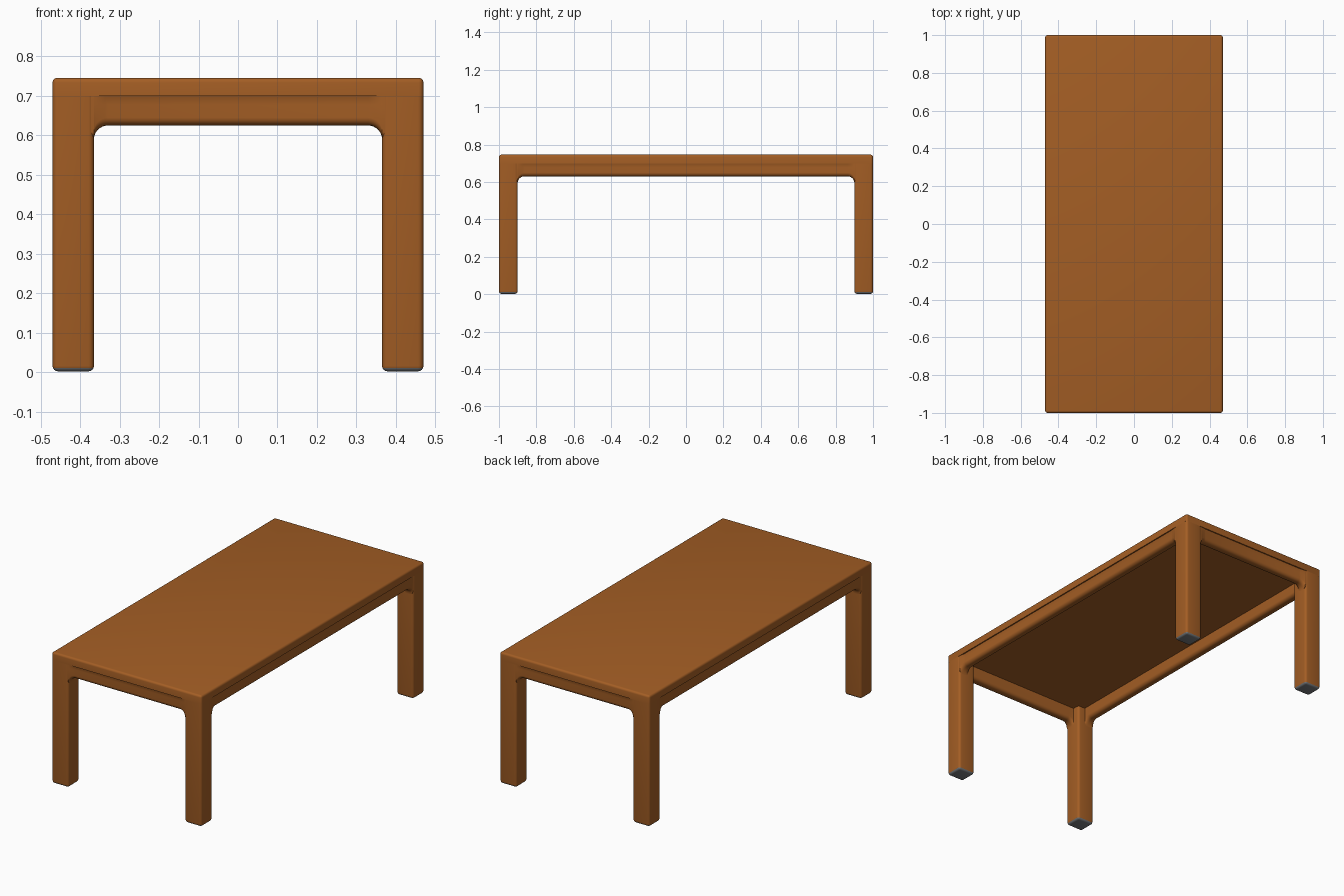
import bpy, bmesh, math

if "Cube" in bpy.data.objects:
    bpy.data.objects.remove(bpy.data.objects["Cube"])

HX, HY, TOP, SLAB = 0.47, 1.0, 0.746, 0.70
LEG_X, LEG_Y = 0.105, 0.10


def material(name, colour):
    m = bpy.data.materials.new(name)
    m.diffuse_color = (*colour, 1)
    m.use_nodes = True
    m.node_tree.nodes["Principled BSDF"].inputs["Base Color"].default_value = m.diffuse_color
    return m


wood = material("warm brown wood", (0.37, 0.112, 0.018))
pad = material("grey foot pad", (0.18, 0.19, 0.20))


def finish(name, bm, mats):
    bmesh.ops.recalc_face_normals(bm, faces=bm.faces)
    me = bpy.data.meshes.new(name)
    bm.to_mesh(me)
    bm.free()
    for m in mats:
        me.materials.append(m)
    ob = bpy.data.objects.new(name, me)
    bpy.context.collection.objects.link(ob)
    me.shade_smooth()
    me.set_sharp_from_angle(angle=math.radians(40))
    return ob


def box(lo, hi, radius, keep_z):
    """Rounded box whose horizontal edges at height keep_z stay square."""
    bm = bmesh.new()
    bmesh.ops.create_cube(bm, size=1)
    for v in bm.verts:
        v.co = [lo[i] if v.co[i] < 0 else hi[i] for i in range(3)]
    edges = [e for e in bm.edges
             if not all(abs(v.co.z - keep_z) < 1e-5 for v in e.verts)]
    bmesh.ops.bevel(bm, geom=edges, offset=radius, segments=4,
                    profile=0.5, affect='EDGES')
    return bm


# Table top
finish("table_top", box((-HX, -HY, SLAB), (HX, HY, TOP), 0.012, SLAB), [wood])

# Four legs with grey pads on their undersides
for sx, nx in ((-1, "left"), (1, "right")):
    for sy, ny in ((-1, "front"), (1, "back")):
        xs = sorted((sx * HX, sx * (HX - LEG_X)))
        ys = sorted((sy * HY, sy * (HY - LEG_Y)))
        bm = box((xs[0], ys[0], 0.002), (xs[1], ys[1], SLAB), 0.014, SLAB)
        for f in bm.faces:
            f.material_index = 1 if f.calc_center_median().z < 0.010 else 0
        finish(f"{ny}_{nx}_leg", bm, [wood, pad])


def apron(name, half, reach, bottom, place):
    """Rail with a gently hollow outer face, flaring down into both legs."""
    r, thick, rnd = 0.035, 0.06, 0.02
    steps = [r * (1 - math.cos(math.pi / 2 * i / 8)) for i in range(9)]
    right = [half - d for d in reversed(steps)] + [half + 0.05]
    stations = [-s for s in reversed(right)] + right
    bm = bmesh.new()
    rings = []
    for s in stations:
        d = min(max(half - abs(s), 0), r)
        z0 = bottom - (r - math.sqrt(r * r - (r - d) ** 2))
        fade = d / r
        # (inward depth, height) around the cross-section
        prof = [(0.002, SLAB + 0.02), (0.002, SLAB + 0.012),
                (0.002 + 0.006 * fade, SLAB - 0.004),
                (0.002 + 0.009 * fade, SLAB - 0.022),
                (0.002 + 0.006 * fade, z0 + rnd)]
        base = prof[-1][0]
        for i in range(1, 5):
            a = math.pi / 2 * i / 4
            prof.append((base + rnd * (1 - math.cos(a)), z0 + rnd * (1 - math.sin(a))))
        for i in range(5):
            a = math.pi / 2 * i / 4
            prof.append((thick - rnd * (1 - math.sin(a)), z0 + rnd * (1 - math.cos(a))))
        prof.append((thick, SLAB + 0.02))
        rings.append([bm.verts.new(place(s, reach - d_in, z)) for d_in, z in prof])
    n = len(rings[0])
    for a, b in zip(rings, rings[1:]):
        for i in range(n):
            j = (i + 1) % n
            bm.faces.new((a[i], a[j], b[j], b[i]))
    bm.faces.new(rings[0])
    bm.faces.new(rings[-1])
    finish(name, bm, [wood])


# Aprons between the legs
for sign, end, side in ((-1, "front", "left"), (1, "back", "right")):
    apron(f"{end}_apron", HX - LEG_X, HY, 0.625,
          lambda s, d, z, k=sign: (s, k * d, z))
    apron(f"{side}_apron", HY - LEG_Y, HX, 0.63,
          lambda s, d, z, k=sign: (k * d, s, z))
